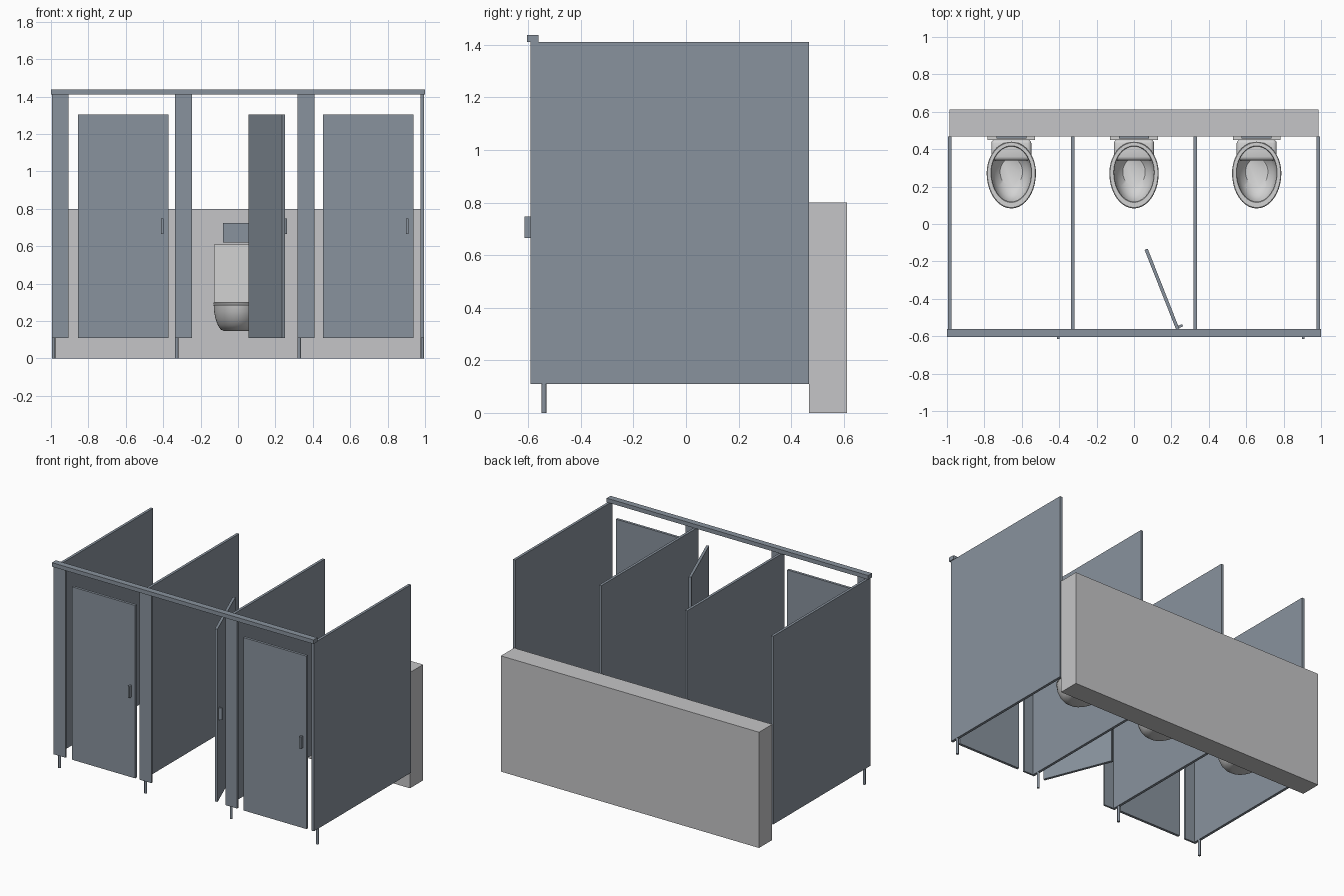
import bpy, bmesh, math
from mathutils import Matrix, Vector

if "Cube" in bpy.data.objects:
    bpy.data.objects.remove(bpy.data.objects["Cube"])


def material(name, rgb):
    m = bpy.data.materials.new(name)
    m.diffuse_color = (*rgb, 1)
    m.use_nodes = True
    m.node_tree.nodes["Principled BSDF"].inputs["Base Color"].default_value = m.diffuse_color
    return m


PANEL = material("slate_panel", (0.25, 0.29, 0.34))
WALL = material("light_grey_wall", (0.56, 0.56, 0.57))
CERAMIC = material("pale_ceramic", (0.65, 0.65, 0.65))


def finish(bm, name, mat):
    bmesh.ops.recalc_face_normals(bm, faces=bm.faces)
    mesh = bpy.data.meshes.new(name)
    bm.to_mesh(mesh)
    bm.free()
    mesh.materials.append(mat)
    ob = bpy.data.objects.new(name, mesh)
    bpy.context.collection.objects.link(ob)
    return ob


def box(name, x, y, z, mat, bevel=0):
    """Box from (min, max) ranges."""
    bm = bmesh.new()
    size = Matrix.Diagonal((x[1] - x[0], y[1] - y[0], z[1] - z[0], 1))
    mid = Vector((sum(x) / 2, sum(y) / 2, sum(z) / 2))
    bmesh.ops.create_cube(bm, size=1, matrix=Matrix.Translation(mid) @ size)
    if bevel:
        bmesh.ops.bevel(bm, geom=bm.edges[:], offset=bevel, segments=3,
                        profile=0.5, affect='EDGES')
    return finish(bm, name, mat)


def smooth(ob, angle=40):
    bpy.ops.object.select_all(action='DESELECT')
    ob.select_set(True)
    bpy.context.view_layer.objects.active = ob
    bpy.ops.object.shade_smooth_by_angle(angle=math.radians(angle))


def egg_loft(name, cx, rings, mat, closed=False, n=40):
    """Loft of egg rings given as (half width, front y, back y, z)."""
    bm = bmesh.new()
    loops = []
    for w, y0, y1, z in rings:
        cy = y0 + (y1 - y0) * 0.53
        loop = []
        for i in range(n):
            a = 2 * math.pi * i / n
            s = math.sin(a)
            y = cy + s * ((y1 - cy) if s > 0 else (cy - y0))
            loop.append(bm.verts.new((cx + w * math.cos(a), y, z)))
        loops.append(loop)
    pairs = list(zip(loops, loops[1:]))
    if closed:
        pairs.append((loops[-1], loops[0]))
    else:
        bm.faces.new(loops[0])
        bm.faces.new(loops[-1])
    for a, b in pairs:
        for i in range(n):
            j = (i + 1) % n
            bm.faces.new((a[i], a[j], b[j], b[i]))
    ob = finish(bm, name, mat)
    smooth(ob)
    return ob


FRONT, BACK = -0.592, 0.468
LOW, HIGH = 0.11, 1.41
T = 0.018

# service wall behind the stalls and rail over the front
box("service_wall", (-0.987, 0.987), (BACK, 0.612), (0, 0.8), WALL)
box("top_rail", (-1, 1), (-0.604, -0.562), (HIGH, 1.438), PANEL)

# partitions with a foot each, and a front pilaster on all but the last
for i, x in enumerate((-0.986, -0.328, 0.327, 0.986)):
    box(f"partition_{i}", (x - T / 2, x + T / 2), (FRONT, BACK), (LOW, HIGH), PANEL)
    bm = bmesh.new()
    bmesh.ops.create_cone(bm, cap_ends=True, segments=16, radius1=0.009,
                          radius2=0.009, depth=LOW,
                          matrix=Matrix.Translation((x, -0.54, LOW / 2)))
    smooth(finish(bm, f"foot_{i}", PANEL))
    if i < 3:
        box(f"pilaster_{i}", (x + T / 2, x + 0.081), (FRONT, FRONT + 0.013),
            (LOW, HIGH), PANEL)


# doors: built at the origin, front face on y = 0, then placed
def door(name, place):
    leaf = box(name, (0, 0.483), (0, 0.018), (LOW, 1.305), PANEL)
    handle = box(name + "_handle", (0.443, 0.456), (-0.023, 0), (0.665, 0.747), PANEL)
    for ob in (leaf, handle):
        ob.data.transform(place)


door("left_door", Matrix.Translation((-0.855, FRONT, 0)))
door("right_door", Matrix.Translation((0.455, FRONT, 0)))
# middle door stands open with its handle end at the front
door("open_door", Matrix.Translation((0.251, -0.581, 0))
     @ Matrix.Rotation(math.radians(-68.4 + 180 - 180), 4, 'Z')
     @ Matrix.Diagonal((1, -1, 1, 1)) @ Matrix.Translation((-0.483, 0, 0)))
for nm in ("open_door", "open_door_handle"):
    bpy.data.objects[nm].data.flip_normals()

# wall-hung toilets
for i, x in enumerate((-0.656, 0, 0.656)):
    egg_loft(f"bowl_{i}", x, [
        (0.075, 0.20, 0.41, 0.147), (0.092, 0.172, 0.42, 0.154),
        (0.108, 0.14, 0.428, 0.178), (0.120, 0.113, 0.432, 0.21),
        (0.128, 0.094, 0.435, 0.25), (0.130, 0.087, 0.436, 0.286),
        (0.107, 0.118, 0.415, 0.286), (0.103, 0.124, 0.41, 0.26),
        (0.088, 0.15, 0.39, 0.215), (0.06, 0.20, 0.35, 0.185)], CERAMIC)
    egg_loft(f"seat_{i}", x, [
        (0.131, 0.085, 0.438, 0.287), (0.132, 0.083, 0.44, 0.297),
        (0.128, 0.088, 0.436, 0.302), (0.109, 0.115, 0.418, 0.302),
        (0.106, 0.12, 0.415, 0.296), (0.106, 0.12, 0.415, 0.287)],
        CERAMIC, closed=True)
    smooth(box(f"bowl_mount_{i}", (x - 0.107, x + 0.107), (0.34, 0.452),
               (0.165, 0.286), CERAMIC, bevel=0.02))
    box(f"back_plate_{i}", (x - 0.127, x + 0.127), (0.45, BACK), (0.30, 0.608), CERAMIC)
    box(f"flush_plate_{i}", (x - 0.08, x + 0.08), (0.458, BACK), (0.62, 0.725), PANEL)
